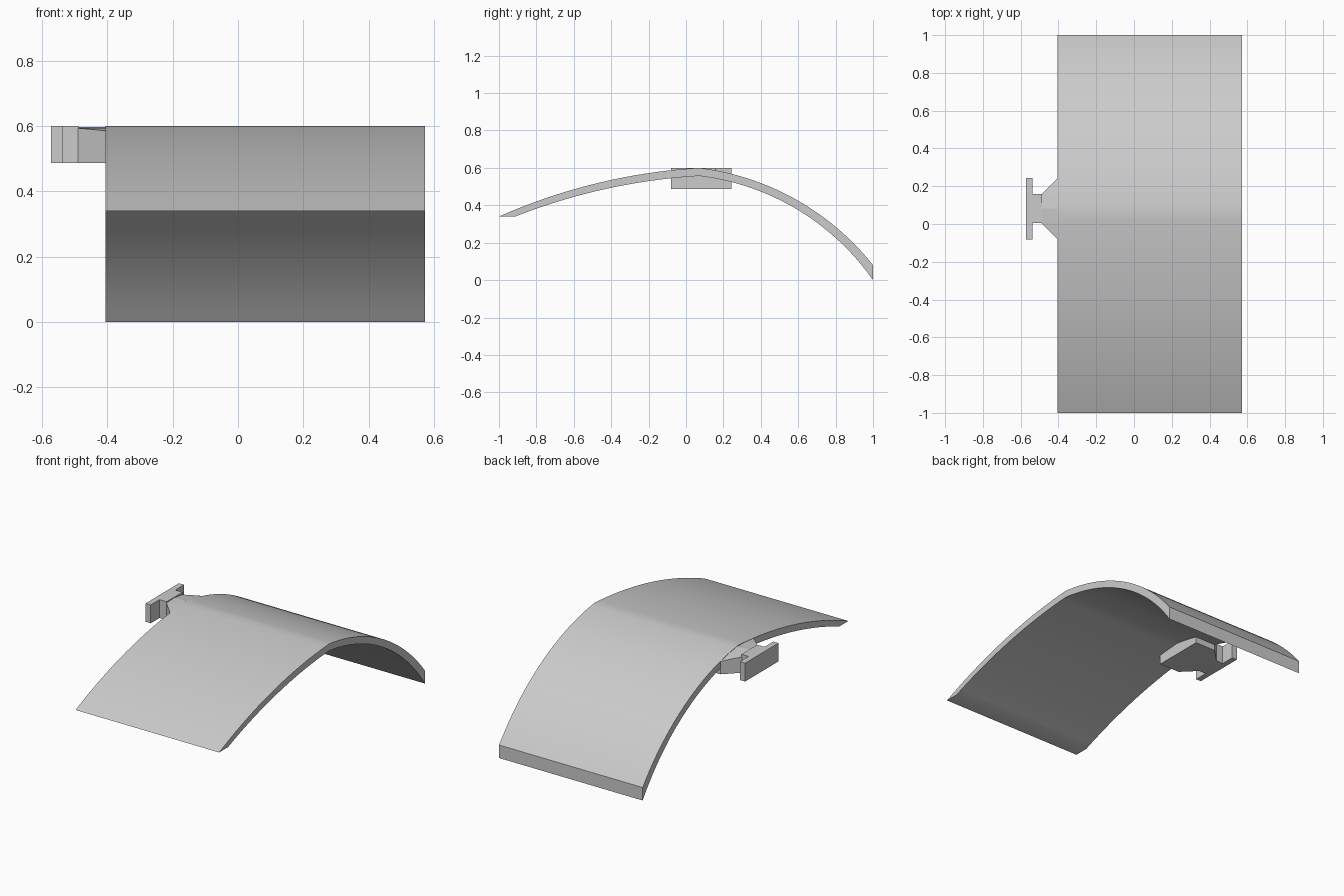
import bpy
import bmesh
import math

cube = bpy.data.objects.get("Cube")
if cube:
    bpy.data.objects.remove(cube, do_unlink=True)

grey = bpy.data.materials.new("plain_grey")
grey.use_nodes = True
colour = (0.6, 0.6, 0.6, 1)
grey.diffuse_color = colour
grey.node_tree.nodes["Principled BSDF"].inputs["Base Color"].default_value = colour

RIDGE = 0.07
SHELL_X = (-0.405, 0.572)
BASE, TOP = 0.487, 0.6
UNDER = 0.557


def loft(name, sections):
    """Skin a closed solid through rings of equal point count."""
    bm = bmesh.new()
    rings = [[bm.verts.new(p) for p in s] for s in sections]
    n = len(rings[0])
    for a, b in zip(rings, rings[1:]):
        for i in range(n):
            j = (i + 1) % n
            bm.faces.new((a[i], a[j], b[j], b[i]))
    bm.faces.new(rings[0])
    bm.faces.new(rings[-1])
    bmesh.ops.recalc_face_normals(bm, faces=bm.faces)
    mesh = bpy.data.meshes.new(name)
    bm.to_mesh(mesh)
    bm.free()
    mesh.materials.append(grey)
    obj = bpy.data.objects.new(name, mesh)
    bpy.context.collection.objects.link(obj)
    return obj


def arc_height(y, top, end_y, end_z, slope):
    """Height on a circular arc leaving the ridge at a slope, down to its end."""
    run, drop = abs(end_y - RIDGE), top - end_z
    start = math.atan(slope)
    radius = math.hypot(run, drop) / 2 / math.sin(math.atan2(drop, run) - start)
    d = abs(y - RIDGE) + radius * math.sin(start)
    return top - radius * math.cos(start) + math.sqrt(radius ** 2 - d ** 2)


def outer(y):
    if y < RIDGE:
        return arc_height(y, TOP, -1, 0.34, 0.06)
    return arc_height(y, TOP, 1, 0.08, 0.12)


def inner(y):
    if y < RIDGE:
        return arc_height(y, UNDER, -0.913, 0.34, 0.06)
    return arc_height(y, UNDER, 1, 0, 0.12)


def spread(a, b, n):
    return [a + (b - a) * i / n for i in range(n + 1)]


# Curved shell: arched profile swept across x
top_edge = spread(-1, RIDGE, 24) + spread(RIDGE, 1, 28)[1:]
under_edge = spread(-0.913, RIDGE, 24) + spread(RIDGE, 1, 28)[1:]
profile = [(y, outer(y)) for y in top_edge]
profile += [(y, inner(y)) for y in reversed(under_edge)]
shell = loft("curved_shell", [[(x, y, z) for y, z in profile] for x in SHELL_X])
bpy.ops.object.select_all(action="DESELECT")
shell.select_set(True)
bpy.context.view_layer.objects.active = shell
bpy.ops.object.shade_smooth_by_angle(angle=math.radians(30))

# Bracket body: chamfered block whose top follows the shell
MID, HALF, NECK = 0.081, 0.162, 0.077
sections = []
for off in (-HALF, -0.12, -NECK, 0, NECK, 0.12, HALF):
    y = MID + off
    left = -0.49 + max(0, abs(off) - NECK)
    top = outer(y) - 0.002
    sections.append([(left, y, BASE), (-0.265, y, BASE),
                     (-0.265, y, top), (left, y, top)])
loft("bracket_body", sections)


# Neck and end plate
def block(name, x0, x1, half):
    loft(name, [[(x0, y, BASE), (x1, y, BASE), (x1, y, TOP), (x0, y, TOP)]
                for y in (MID - half, MID + half)])


block("bracket_neck", -0.54, -0.488, NECK)
block("end_plate", -0.572, -0.537, HALF)
